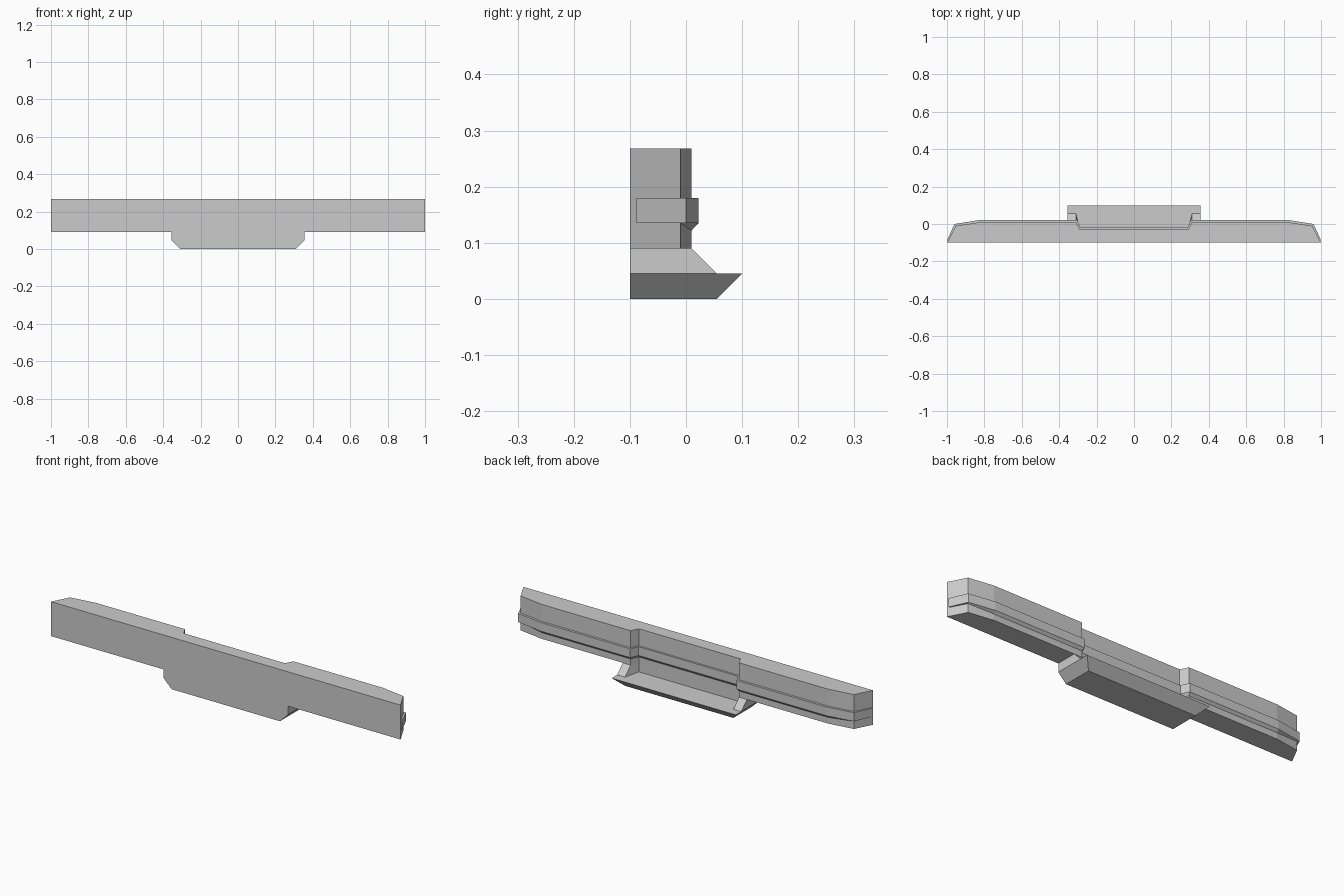
import bpy, bmesh

if "Cube" in bpy.data.objects:
    bpy.data.objects.remove(bpy.data.objects["Cube"])


def ring(half, z):
    """Mirror a half outline (x > 0 side) into a full closed ring; z may vary per point."""
    zs = z if isinstance(z, list) else [z] * len(half)
    right = [(x, y, h) for (x, y), h in zip(half, zs)]
    return right + [(-x, y, h) for x, y, h in reversed(right)]


def loft(name, rings, cap_bottom=True, cap_top=True):
    """Skin stacked rings (bottom to top) into one flat-shaded part."""
    bm = bmesh.new()
    rows = [[bm.verts.new(p) for p in r] for r in rings]
    n = len(rows[0])
    for low, high in zip(rows, rows[1:]):
        for i in range(n):
            j = (i + 1) % n
            bm.faces.new((low[i], low[j], high[j], high[i]))
    if cap_bottom:
        bm.faces.new(rows[0][::-1])
    if cap_top:
        bm.faces.new(rows[-1])
    bmesh.ops.recalc_face_normals(bm, faces=bm.faces[:])
    mesh = bpy.data.meshes.new(name)
    bm.to_mesh(mesh)
    bm.free()
    obj = bpy.data.objects.new(name, mesh)
    bpy.context.collection.objects.link(obj)
    return obj


# Main bar with tapered ends and recessed middle
bar = [(1, -0.1), (0.953, -0.01), (0.82, 0.01), (0.31, 0.01), (0.29, -0.03)]
loft("bumper_bar", [ring(bar, 0.09), ring(bar, 0.268)])

# Raised trim strip following the bar, with a sloped underside
strip = [(1.0, -0.088), (0.96, 0.0), (0.82, 0.022), (0.305, 0.022), (0.285, -0.02)]
root = [(0.993, -0.088)] + bar[1:]
loft("trim_strip", [ring(root, [0.135, 0.135, 0.122, 0.122, 0.122]),
                    ring(strip, 0.135), ring(strip, 0.18)])

# Valance under the bar: sloped shoulders either side of the recess
valance_low = [(0.355, -0.1), (0.355, 0.055), (0.31, 0.055), (0.29, -0.03)]
valance_top = [(0.355, -0.1), (0.355, 0.01), (0.31, 0.01), (0.29, -0.03)]
loft("valance", [ring(valance_low, 0.045), ring(valance_top, 0.09)],
     cap_bottom=False, cap_top=False)

# Projecting lower lip with chamfered underside
lip_low = [(0.31, -0.1), (0.31, 0.055)]
lip_top = [(0.355, -0.1), (0.355, 0.1)]
loft("lower_lip", [ring(lip_low, 0.0), ring(lip_top, 0.045)])
